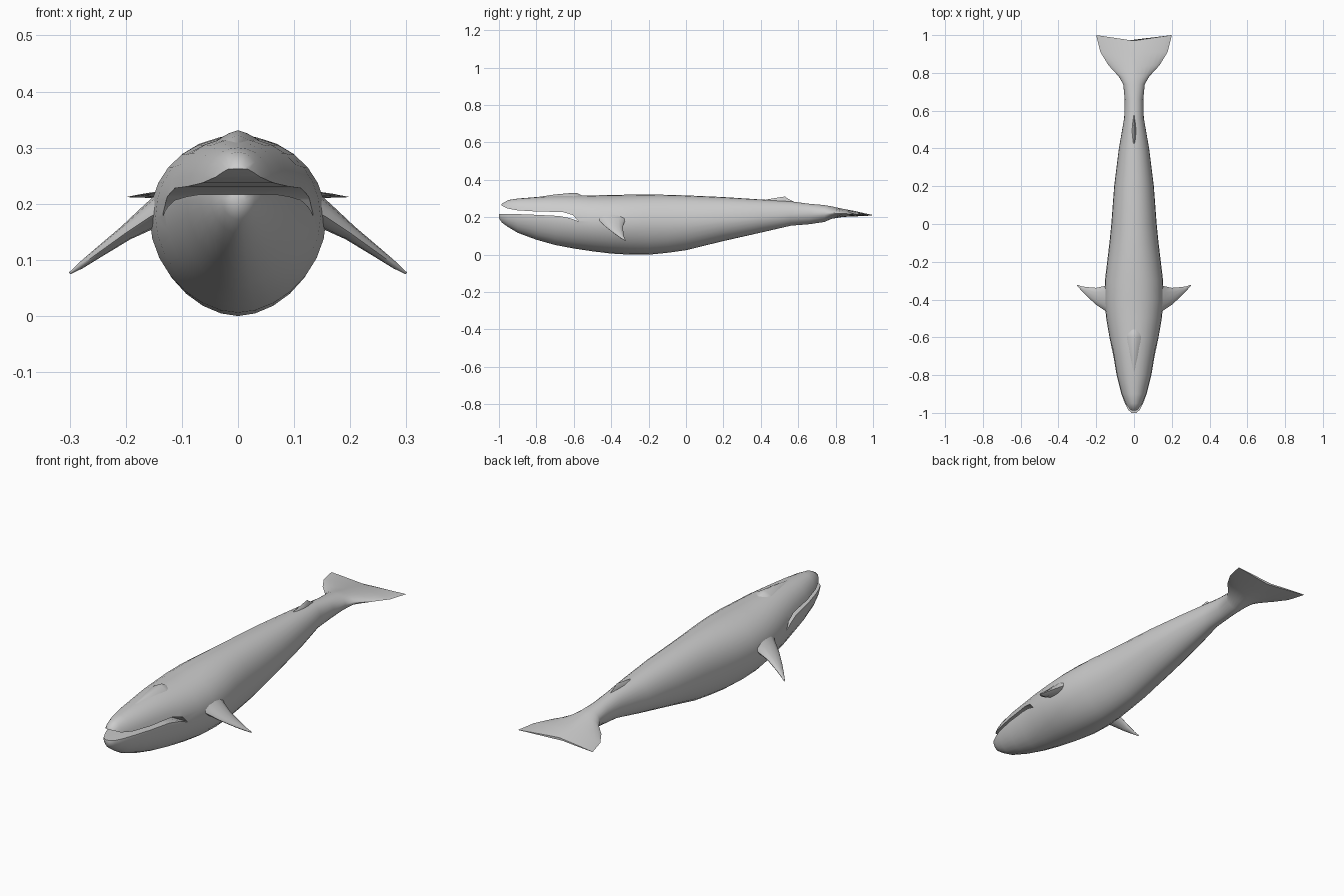
import bpy, bmesh, math
from mathutils import Vector

if "Cube" in bpy.data.objects:
    bpy.data.objects.remove(bpy.data.objects["Cube"])


def loft(name, rings):
    """Skin a list of closed rings and cap both ends."""
    bm = bmesh.new()
    rows = [[bm.verts.new(p) for p in ring] for ring in rings]
    n = len(rows[0])
    for a, b in zip(rows, rows[1:]):
        for i in range(n):
            j = (i + 1) % n
            bm.faces.new((a[i], a[j], b[j], b[i]))
    bm.faces.new(rows[0])
    bm.faces.new(rows[-1])
    bmesh.ops.recalc_face_normals(bm, faces=bm.faces)
    mesh = bpy.data.meshes.new(name)
    bm.to_mesh(mesh)
    bm.free()
    ob = bpy.data.objects.new(name, mesh)
    bpy.context.collection.objects.link(ob)
    return ob


def section(y, zb, zm, zt, w, n_top=2.1, n_low=1.85, sweep=0, count=28):
    """Cross-section with separate roundness above and below its widest line."""
    ring = []
    for i in range(count):
        a = 2 * math.pi * i / count
        c, s = math.cos(a), math.sin(a)
        e = 2 / (n_top if s >= 0 else n_low)
        x = w * math.copysign(abs(c) ** e, c)
        h = (zt - zm) if s >= 0 else (zb - zm)
        ring.append((x, y + sweep * abs(x) / w, zm + h * abs(s) ** e))
    return ring


def activate(ob):
    bpy.ops.object.select_all(action='DESELECT')
    ob.select_set(True)
    bpy.context.view_layer.objects.active = ob


def smooth(ob, angle=45):
    activate(ob)
    bpy.ops.object.shade_smooth_by_angle(angle=math.radians(angle))


# Body: y, bottom, widest height, top, half width
stations = [
    (-1.0, .195, .207, .218, .012), (-.985, .172, .21, .272, .03),
    (-.95, .147, .21, .292, .048), (-.9, .117, .21, .30, .067),
    (-.8, .08, .205, .308, .092), (-.7, .052, .195, .315, .109),
    (-.6, .033, .185, .318, .13), (-.5, .018, .175, .317, .147),
    (-.4, .006, .17, .319, .157), (-.3, 0, .17, .321, .154),
    (-.2, 0, .17, .322, .142), (-.1, .01, .17, .32, .13),
    (0, .024, .172, .317, .12), (.2, .073, .185, .308, .105),
    (.4, .118, .2, .295, .08), (.56, .155, .215, .285, .052),
    (.66, .163, .22, .272, .049), (.74, .175, .22, .265, .057),
]
# Tail flukes continue the body as thin, pointed sections
flukes = [
    (.78, .192, .222, .258, .08, 1.6, 1.6), (.84, .202, .22, .245, .135, 1.3, 1.3),
    (.91, .205, .216, .232, .178, 1.3, 1.3), (.97, .208, .212, .217, .2, 1.3, 1.3, .03),
]
body = loft("body", [section(*s) for s in stations + flukes])

# Open mouth cut between the jaws
mouth = [(-1.05, .216), (-.9, .217), (-.8, .213), (-.68, .207), (-.62, .195),
         (-.575, .178), (-.605, .212), (-.66, .228), (-.8, .231), (-.9, .237),
         (-.955, .247), (-.985, .262), (-1.05, .264)]
cutter = loft("mouth_cutter", [[(x, y, z) for y, z in mouth] for x in (-.3, .3)])
cutter.hide_render = True
cut = body.modifiers.new("mouth", 'BOOLEAN')
cut.operation = 'DIFFERENCE'
cut.solver = 'EXACT'
cut.object = cutter
activate(body)
bpy.ops.object.modifier_apply(modifier=cut.name)
bpy.data.objects.remove(cutter)
smooth(body)

# Blowhole ridge on top of the head
ridge = [(-.82, .295, .298, .304, .006), (-.7, .3, .304, .322, .03),
         (-.6, .3, .306, .331, .045), (-.58, .3, .306, .329, .04),
         (-.55, .3, .306, .314, .02)]
smooth(loft("blowhole_ridge", [section(*r, 1.3, 2, count=12) for r in ridge]))

# Small dorsal fin
fin = [(.42, .27, .28, .293, .012), (.49, .26, .275, .305, .014),
       (.53, .26, .27, .311, .01), (.545, .26, .27, .299, .008),
       (.58, .26, .27, .282, .004)]
smooth(loft("dorsal_fin", [section(*f, 1.4, 2, count=12) for f in fin]))

# Flippers: x, z, leading y, trailing y, half thickness
normal = Vector((.6, 0, .8))
blade = [(.12, .195, -.49, -.30, .034), (.155, .178, -.458, -.328, .023),
         (.2, .148, -.428, -.338, .014), (.25, .112, -.382, -.334, .009),
         (.28, .09, -.35, -.329, .006), (.3, .076, -.328, -.322, .002)]
rings = []
for x, z, lead, trail, t in blade:
    ring = []
    for i in range(12):
        a = 2 * math.pi * i / 12
        y = (lead + trail) / 2 - (trail - lead) / 2 * math.cos(a)
        ring.append(Vector((x, y, z)) + normal * t * math.sin(a))
    rings.append(ring)
flipper = loft("flippers", rings)
flipper.modifiers.new("mirror", 'MIRROR').use_axis[0] = True
smooth(flipper)
